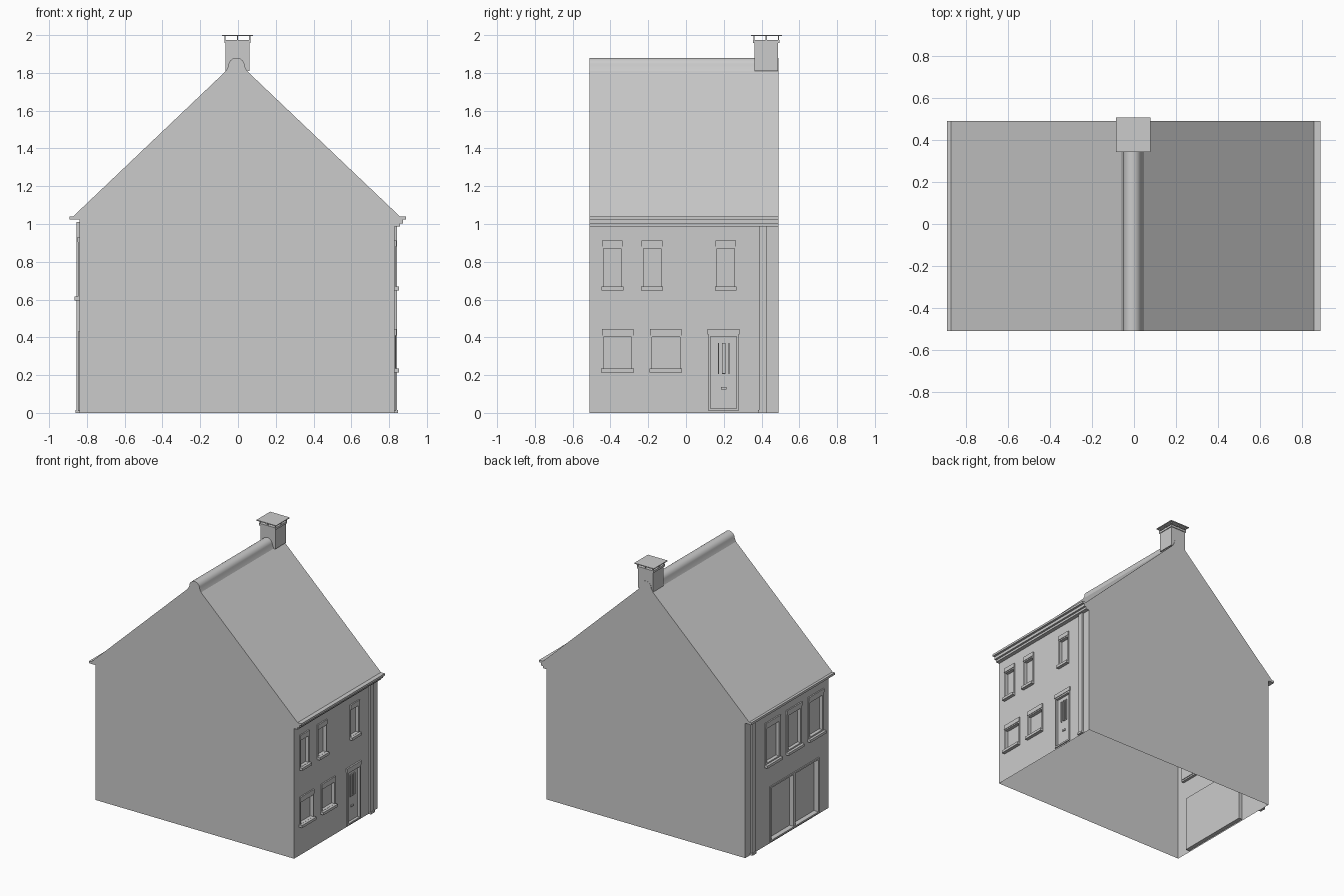
import bpy, bmesh, math
from mathutils import Vector

if "Cube" in bpy.data.objects:
    bpy.data.objects.remove(bpy.data.objects["Cube"], do_unlink=True)

plaster = bpy.data.materials.new("plain_grey")
plaster.use_nodes = True
GREY = (0.6, 0.6, 0.6, 1)
plaster.diffuse_color = GREY
plaster.node_tree.nodes["Principled BSDF"].inputs["Base Color"].default_value = GREY

BACK, FRONT = 0.49, -0.51      # y of the gables
MID = -0.008                   # x of the ridge
EAVE, APEX = 1.04, 1.863


def finish(name, bm):
    mesh = bpy.data.meshes.new(name)
    bm.to_mesh(mesh)
    bm.free()
    mesh.materials.append(plaster)
    ob = bpy.data.objects.new(name, mesh)
    bpy.context.collection.objects.link(ob)
    return ob


def quad(bm, points, facing):
    """Add a face whose normal points along facing."""
    face = bm.faces.new([bm.verts.new(p) for p in points])
    face.normal_update()
    if face.normal.dot(Vector(facing)) < 0:
        face.normal_flip()


def add_box(bm, x, y, z):
    made = bmesh.ops.create_cube(bm, size=1)["verts"]
    for v in made:
        v.co = [(a + b) / 2 + c * abs(b - a) for (a, b), c in zip((x, y, z), v.co)]


def box(name, *spans):
    bm = bmesh.new()
    for s in spans:
        add_box(bm, *s)
    return finish(name, bm)


def prism(name, profile, y0, y1):
    """Extrude an x-z outline along y."""
    bm = bmesh.new()
    face = bm.faces.new([bm.verts.new((x, y0, z)) for x, z in profile])
    out = bmesh.ops.extrude_face_region(bm, geom=[face])["geom"]
    for v in out:
        if isinstance(v, bmesh.types.BMVert):
            v.co.y = y1
    bmesh.ops.recalc_face_normals(bm, faces=bm.faces)
    return finish(name, bm)


class Facade:
    """A street wall at x, looking along side, with recessed openings."""

    def __init__(self, label, x, side):
        self.label, self.x, self.side, self.holes = label, x, side, []

    def out(self, a, b):
        return tuple(sorted((self.x + self.side * a, self.x + self.side * b)))

    def plate(self, name, y, z, proud, sunk=0.0):
        box(f"{self.label}_{name}", (self.out(-sunk, proud), y, z))

    def recess(self, name, y, z, depth):
        self.holes.append((y, z))
        bm = bmesh.new()
        xi = self.x - self.side * depth
        quad(bm, [(xi, y[i], z[j]) for i, j in ((0, 0), (1, 0), (1, 1), (0, 1))], (self.side, 0, 0))
        for i, n in ((0, 1), (1, -1)):
            quad(bm, [(self.x, y[i], z[0]), (xi, y[i], z[0]), (xi, y[i], z[1]), (self.x, y[i], z[1])], (0, n, 0))
            quad(bm, [(self.x, y[0], z[i]), (xi, y[0], z[i]), (xi, y[1], z[i]), (self.x, y[1], z[i])], (0, 0, n))
        finish(f"{self.label}_{name}", bm)

    def frame(self, name, y, z, w, proud, sunk):
        x = self.out(-sunk, proud)
        box(f"{self.label}_{name}",
            (x, (y[0], y[0] + w), z), (x, (y[1] - w, y[1]), z),
            (x, (y[0] + w, y[1] - w), (z[1] - w, z[1])),
            (x, (y[0] + w, y[1] - w), (z[0], z[0] + w)))

    def window(self, name, y, z, lintel, w):
        self.recess(name + "_pane", y, z, 0.025)
        self.frame(name + "_frame", y, z, w, 0.006, 0.02)
        self.plate(name + "_lintel", y, (z[1], z[1] + lintel), 0.01)
        self.plate(name + "_sill", (y[0] - 0.003, y[1] + 0.003), (z[0] - 0.012, z[0] + 0.008), 0.025, 0.02)

    def downpipe(self):
        self.plate("downpipe", (0.386, 0.426), (0, EAVE - 0.03), 0.014)
        self.plate("downpipe_foot", (0.382, 0.43), (0, 0.015), 0.02)

    def wall(self, top):
        ys = sorted({FRONT, BACK, *(v for h in self.holes for v in h[0])})
        zs = sorted({0.0, top, *(v for h in self.holes for v in h[1])})
        bm = bmesh.new()
        for a, b in zip(ys, ys[1:]):
            for c, d in zip(zs, zs[1:]):
                y, z = (a + b) / 2, (c + d) / 2
                if not any(h[0][0] < y < h[0][1] and h[1][0] < z < h[1][1] for h in self.holes):
                    quad(bm, [(self.x, a, c), (self.x, b, c), (self.x, b, d), (self.x, a, d)], (self.side, 0, 0))
        bmesh.ops.remove_doubles(bm, verts=bm.verts, dist=1e-5)
        bmesh.ops.dissolve_limit(bm, angle_limit=0.01, verts=bm.verts, edges=bm.edges)
        finish(f"{self.label}_wall", bm)


# Entrance side: five windows, door, downpipe
entry = Facade("entrance", 0.828, 1)
for i, y in enumerate([(-0.445, -0.335), (-0.235, -0.124), (0.156, 0.265)]):
    entry.window(f"upper_window_{i}", y, (0.66, 0.88), 0.032, 0.009)
for i, y in enumerate([(-0.446, -0.279), (-0.19, -0.024)]):
    entry.window(f"lower_window_{i}", y, (0.227, 0.41), 0.033, 0.009)
DOOR = (0.118, 0.279)
entry.recess("door", DOOR, (0.01, 0.416), 0.012)
entry.frame("door_frame", DOOR, (0.01, 0.416), 0.012, 0.008, 0.012)
entry.plate("door_lintel", (0.114, 0.283), (0.416, 0.445), 0.012)
for i, (y, w) in enumerate([(0.172, 0.006), (0.2, 0.02), (0.228, 0.006)]):
    entry.frame(f"door_light_{i}", (y - w / 2, y + w / 2), (0.207, 0.371), 0.003, -0.003, 0.012)
entry.plate("letterbox", (0.184, 0.214), (0.124, 0.137), -0.004, 0.012)
entry.downpipe()
entry.wall(EAVE)

# Garage side: three windows, double garage door, downpipe
garage = Facade("garage", -0.84, -1)
for i, y in enumerate([(0.075, 0.255), (-0.185, 0.0), (-0.445, -0.26)]):
    garage.window(f"upper_window_{i}", y, (0.608, 0.905), 0.027, 0.018)
GATE = (-0.39, 0.2)
garage.recess("door_leaves", GATE, (0.01, 0.43), 0.03)
garage.frame("door_frame", GATE, (0.01, 0.43), 0.012, 0.008, 0.03)
garage.plate("door_mullion", (-0.105, -0.085), (0.022, 0.418), 0.004, 0.03)
garage.downpipe()
garage.wall(EAVE)

# Gable walls
outline = [(-0.84, 0), (0.828, 0), (0.828, EAVE), (0.857, EAVE), (MID, APEX), (-0.873, EAVE), (-0.84, EAVE)]
for name, y, n in (("front_gable", FRONT, -1), ("back_gable", BACK, 1)):
    bm = bmesh.new()
    quad(bm, [(x, y, z) for x, z in outline], (0, n, 0))
    finish(name, bm)

# Roof slopes
for name, x in (("entrance_roof", 0.857), ("garage_roof", -0.873)):
    bm = bmesh.new()
    quad(bm, [(x, FRONT, EAVE), (MID, FRONT, APEX), (MID, BACK, APEX), (x, BACK, EAVE)], (0, 0, 1))
    finish(name, bm)

# Ridge tile with a rounded crown and straight feet
r = 0.043
ridge = [(MID + r * math.cos(t * math.pi / 12), 1.837 + r * math.sin(t * math.pi / 12)) for t in range(13)]
ridge = [(MID + r + 0.012, 1.81)] + ridge + [(MID - r - 0.012, 1.81)]
tile = prism("ridge_tile", ridge, FRONT, BACK)
bpy.context.view_layer.objects.active = tile
tile.select_set(True)
bpy.ops.object.shade_smooth_by_angle(angle=math.radians(30))

# Eaves: stepped cornice on the entrance side, plain board on the other
prism("entrance_cornice", [(0.828, 0.987), (0.858, 0.987), (0.858, 1.003), (0.873, 1.003), (0.873, 1.024),
                           (0.89, 1.024), (0.89, EAVE), (0.828, EAVE)], FRONT, BACK)
box("garage_eave_board", ((-0.892, -0.84), (FRONT, BACK), (1.023, EAVE)))

# Chimney with a collar, slim posts and cap
cx, cy = -0.003, 0.425


def square(half, z0, z1):
    return ((cx - half, cx + half), (cy - half, cy + half), (z0, z1))


box("chimney_stack", square(0.063, 1.81, 1.958))
box("chimney_collar", square(0.069, 1.958, 1.974))
box("chimney_cap", square(0.082, 1.994, 2.0))
posts = []
for i in (-1, 0, 1):
    for j in (-1, 0, 1):
        if i or j:
            px, py = cx + i * 0.065, cy + j * 0.065
            posts.append(((px - 0.003, px + 0.003), (py - 0.003, py + 0.003), (1.972, 1.996)))
box("chimney_posts", *posts)
